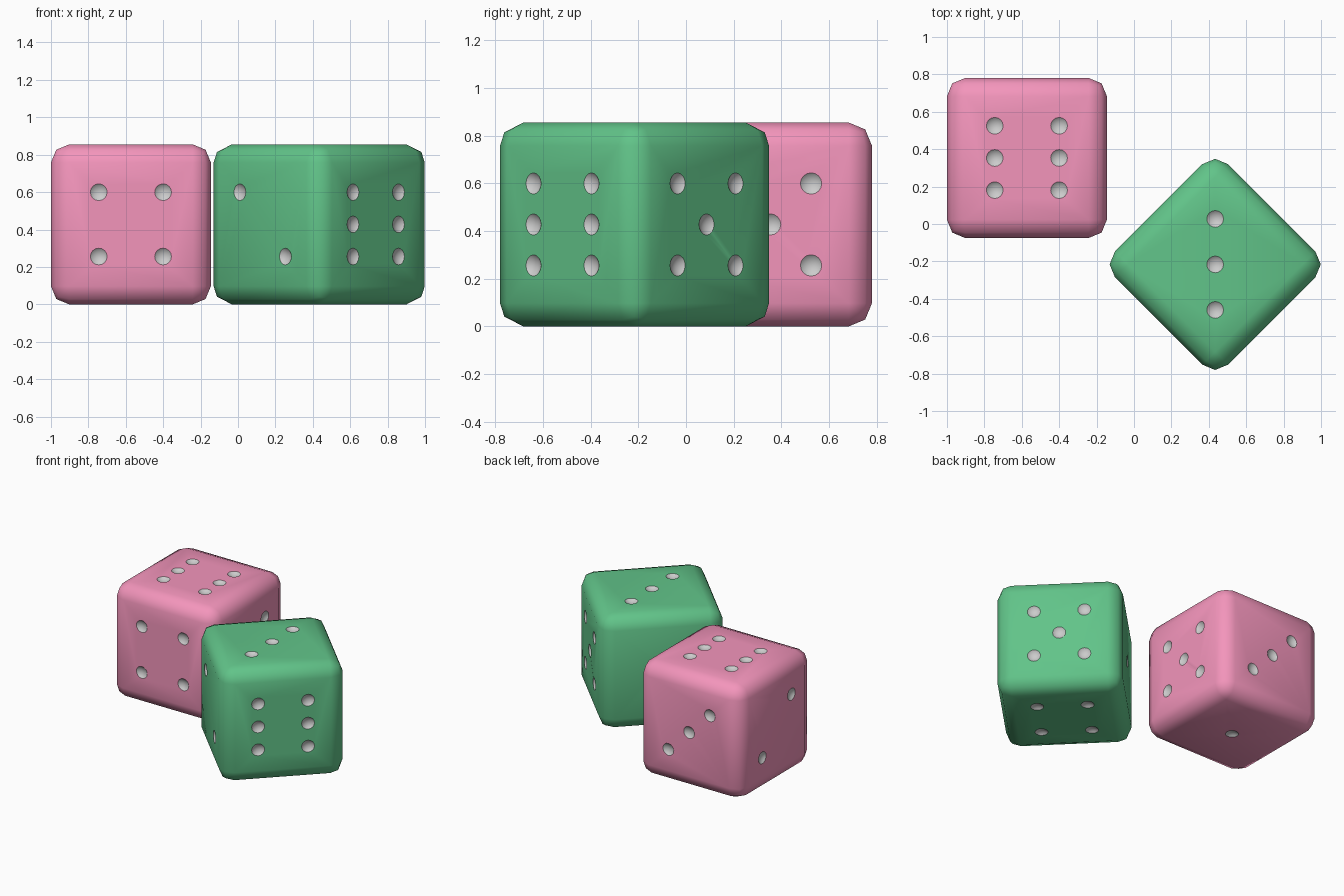
import bpy, bmesh, math
from mathutils import Matrix, Vector

if "Cube" in bpy.data.objects:
    bpy.data.objects.remove(bpy.data.objects["Cube"])

SIZE, BEVEL = 0.855, 0.097
HALF = SIZE / 2
STEP = 0.172                      # pip spacing from face centre
PIP_R, PIP_DEPTH = 0.045, 0.018
BALL_R = (PIP_R ** 2 + PIP_DEPTH ** 2) / (2 * PIP_DEPTH)


def material(name, rgb):
    m = bpy.data.materials.new(name)
    m.diffuse_color = (*rgb, 1)
    m.use_nodes = True
    m.node_tree.nodes["Principled BSDF"].inputs["Base Color"].default_value = m.diffuse_color
    return m


def pip_layout(count, diagonal):
    d = diagonal
    pts = [(0, 0)] if count % 2 else []
    if count >= 2:
        pts += [(1, d), (-1, -d)]
    if count >= 4:
        pts += [(1, -d), (-1, d)]
    if count == 6:
        pts += [(1, 0), (-1, 0)]
    return pts


def mesh_object(name, bm, mats):
    me = bpy.data.meshes.new(name)
    for f in bm.faces:
        f.smooth = True
    bm.to_mesh(me)
    bm.free()
    for m in mats:
        me.materials.append(m)
    ob = bpy.data.objects.new(name, me)
    bpy.context.collection.objects.link(ob)
    return ob


def make_die(name, body, pip, faces, location, angle):
    # Rounded cube
    bm = bmesh.new()
    bmesh.ops.create_cube(bm, size=SIZE)
    bmesh.ops.bevel(bm, geom=bm.edges[:], offset=BEVEL, offset_type='OFFSET',
                    segments=2, profile=0.5, affect='EDGES')
    die = mesh_object(name, bm, [body, pip])

    # Shallow ball cutters for the pips
    bm = bmesh.new()
    for (axis, sign), (count, diagonal) in faces.items():
        u, v = [i for i in range(3) if i != axis]
        for a, b in pip_layout(count, diagonal):
            p = Vector((0, 0, 0))
            p[axis] = sign * (HALF + BALL_R - PIP_DEPTH)
            p[u], p[v] = a * STEP, b * STEP
            normal = Vector((0, 0, 0))
            normal[axis] = sign
            turn = normal.to_track_quat('Z', 'Y').to_matrix().to_4x4()
            bmesh.ops.create_uvsphere(bm, u_segments=16, v_segments=24, radius=BALL_R,
                                      matrix=Matrix.Translation(p) @ turn)
    cutter = mesh_object(name + "_pip_cutter", bm, [pip])
    cutter.hide_render = True

    mod = die.modifiers.new("pips", 'BOOLEAN')
    mod.operation = 'DIFFERENCE'
    mod.solver = 'EXACT'
    mod.material_mode = 'TRANSFER'
    mod.object = cutter
    bpy.context.view_layer.objects.active = die
    bpy.ops.object.modifier_apply(modifier=mod.name)
    bpy.data.objects.remove(cutter)

    # Crisp pip rims
    bm = bmesh.new()
    bm.from_mesh(die.data)
    for e in bm.edges:
        if len({f.material_index for f in e.link_faces}) > 1:
            e.smooth = False
    bm.to_mesh(die.data)
    bm.free()

    die.location = (*location, HALF)
    die.rotation_euler.z = angle


X, Y, Z = 0, 1, 2
pip_grey = material("pip_grey", (0.75, 0.75, 0.75))

# (axis, side): (pip count, diagonal direction)
make_die("pink_die", material("pink", (0.9, 0.3, 0.5)), pip_grey,
         {(Y, -1): (4, 1), (Y, 1): (3, -1), (X, 1): (5, 1),
          (X, -1): (2, -1), (Z, 1): (6, 1), (Z, -1): (1, 1)},
         (-0.5725, 0.353), 0)
make_die("green_die", material("green", (0.12, 0.55, 0.25)), pip_grey,
         {(Y, -1): (6, 1), (Y, 1): (1, 1), (X, 1): (5, 1),
          (X, -1): (2, 1), (Z, 1): (3, 1), (Z, -1): (4, 1)},
         (0.434, -0.216), math.radians(45))
